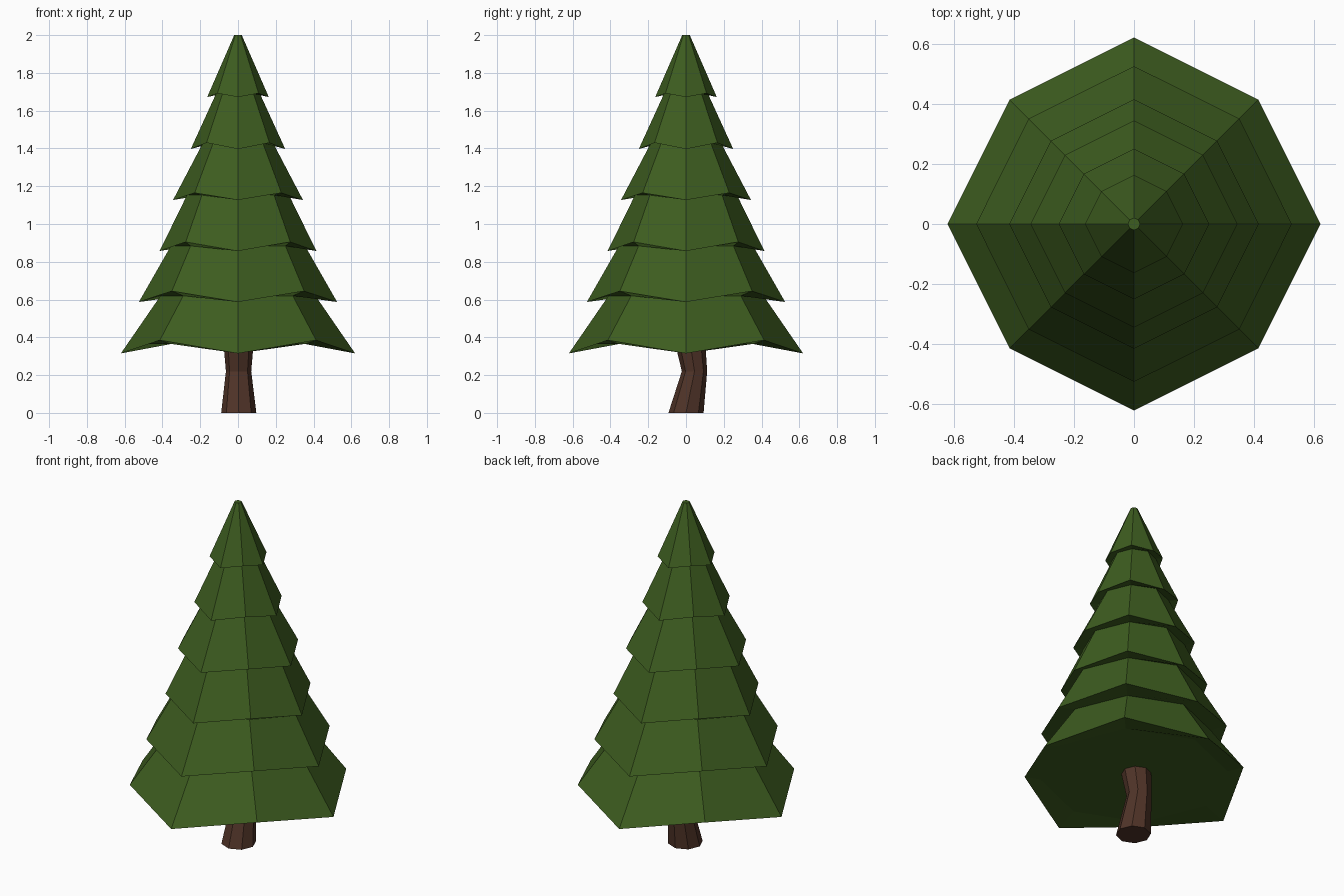
import bpy, bmesh, math

if "Cube" in bpy.data.objects:
    bpy.data.objects.remove(bpy.data.objects["Cube"])

SIDES = 8


def material(name, color):
    m = bpy.data.materials.new(name)
    m.diffuse_color = (*color, 1)
    m.use_nodes = True
    m.node_tree.nodes["Principled BSDF"].inputs["Base Color"].default_value = m.diffuse_color
    return m


def ring(r, z, cx=0, cy=0, diag_r=None, diag_z=None):
    """Octagon with corners on the axes; diagonal corners may differ."""
    pts = []
    for i in range(SIDES):
        a = 2 * math.pi * i / SIDES
        rr, zz = r, z
        if i % 2 and diag_r is not None:
            rr, zz = diag_r, diag_z
        pts.append((cx + rr * math.cos(a), cy + rr * math.sin(a), zz))
    return pts


def loft(name, rings, mat):
    """Capped skin through a stack of rings."""
    bm = bmesh.new()
    loops = [[bm.verts.new(p) for p in r] for r in rings]
    for low, high in zip(loops, loops[1:]):
        for i in range(SIDES):
            j = (i + 1) % SIDES
            bm.faces.new((low[i], low[j], high[j], high[i]))
    bm.faces.new(loops[0][::-1])
    bm.faces.new(loops[-1])
    bmesh.ops.recalc_face_normals(bm, faces=bm.faces)
    mesh = bpy.data.meshes.new(name)
    bm.to_mesh(mesh)
    bm.free()
    mesh.materials.append(mat)
    ob = bpy.data.objects.new(name, mesh)
    bpy.context.collection.objects.link(ob)
    return ob


green = material("needles", (0.047, 0.109, 0.014))
brown = material("bark", (0.08, 0.034, 0.021))

# Foliage tiers: inner radius, inner z, tip radius, tip z, rise of diagonal corners
tiers = [
    (0.50, 0.365, 0.62, 0.315, 0.07),
    (0.41, 0.62, 0.525, 0.587, 0.058),
    (0.355, 0.884, 0.415, 0.857, 0.048),
    (0.27, 1.153, 0.344, 1.127, 0.038),
    (0.185, 1.43, 0.25, 1.397, 0.033),
    (0.116, 1.69, 0.163, 1.672, 0.02),
]
stack = []
for inner_r, inner_z, tip_r, tip_z, rise in tiers:
    stack.append(ring(inner_r, inner_z))
    stack.append(ring(tip_r, tip_z, diag_r=tip_r * 0.943, diag_z=tip_z + rise))
stack.append(ring(0.02, 2.0))
loft("foliage", stack, green)

# Bent trunk, running up into the foliage
loft("trunk", [
    ring(0.093, 0, 0.004, 0),
    ring(0.067, 0.22, 0.003, 0.045),
    ring(0.08, 0.37, 0.003, 0.022),
], brown)
